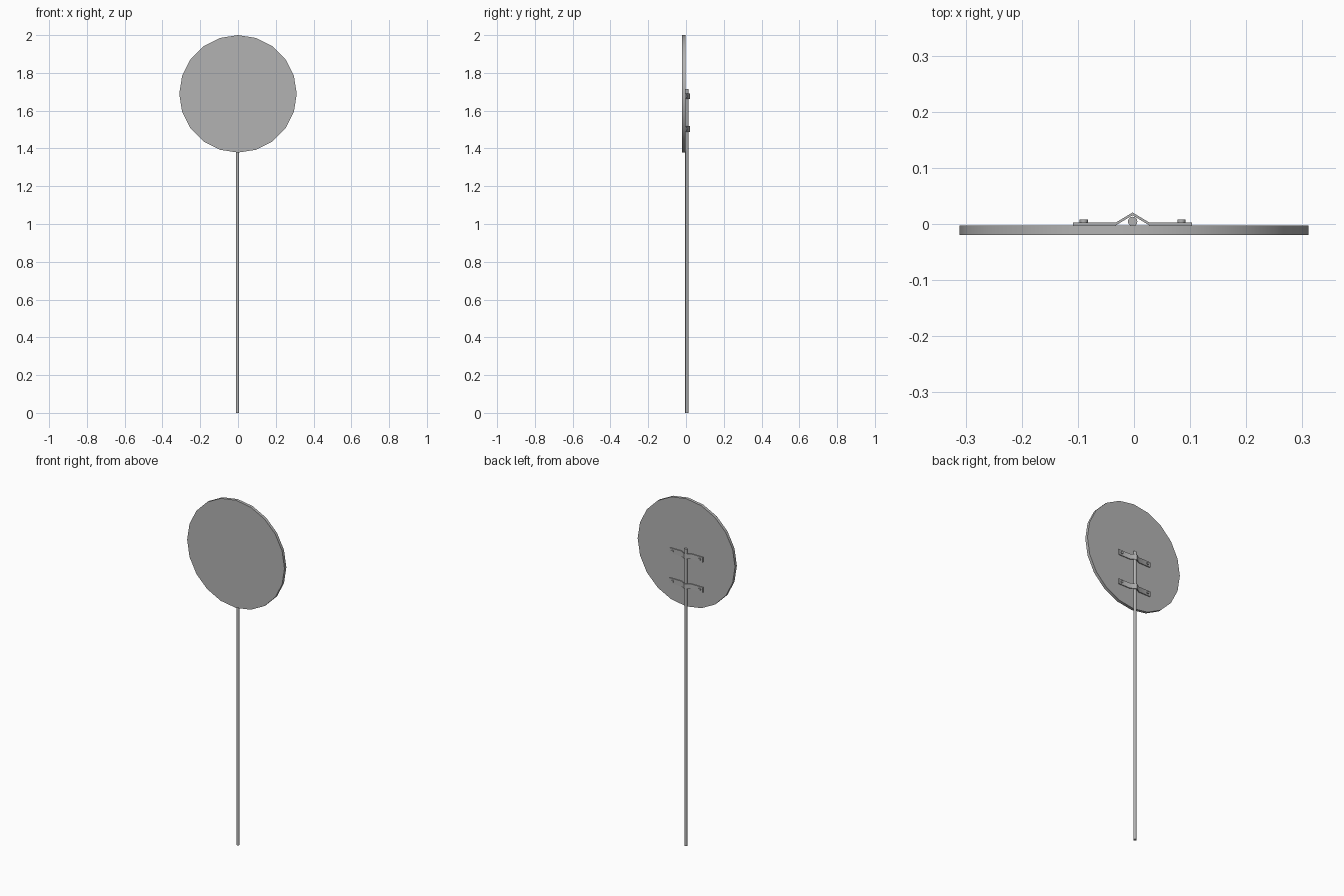
import bpy, bmesh
from math import radians
from mathutils import Matrix

if "Cube" in bpy.data.objects:
    bpy.data.objects.remove(bpy.data.objects["Cube"])

CX = -0.0025  # post and brackets sit slightly off the disc centre

grey = bpy.data.materials.new("dark_grey")
grey.diffuse_color = (0.45, 0.45, 0.45, 1)
grey.use_nodes = True
grey.node_tree.nodes["Principled BSDF"].inputs["Base Color"].default_value = grey.diffuse_color


def new_object(name, bm):
    bmesh.ops.recalc_face_normals(bm, faces=bm.faces)
    mesh = bpy.data.meshes.new(name)
    bm.to_mesh(mesh)
    bm.free()
    mesh.materials.append(grey)
    obj = bpy.data.objects.new(name, mesh)
    bpy.context.collection.objects.link(obj)
    return obj


def smooth(obj, angle):
    bpy.ops.object.select_all(action='DESELECT')
    obj.select_set(True)
    bpy.context.view_layer.objects.active = obj
    bpy.ops.object.shade_smooth_by_angle(angle=radians(angle))


def cylinder(name, sides, radius, depth, centre, facing_y=False):
    bm = bmesh.new()
    mat = Matrix.Translation(centre)
    if facing_y:
        mat = mat @ Matrix.Rotation(radians(90), 4, 'X')
    bmesh.ops.create_cone(bm, cap_ends=True, segments=sides, radius1=radius,
                          radius2=radius, depth=depth, matrix=mat)
    obj = new_object(name, bm)
    smooth(obj, 50)
    return obj


def bracket(name, z, height):
    # bent strap: one quad cross-section per bend, bridged along x
    path = [(-0.106, 0.0), (-0.030, 0.0), (0.0, 0.018), (0.030, 0.0), (0.106, 0.0)]
    thick, base = 0.005, -0.0025
    bm = bmesh.new()
    rings = [[bm.verts.new((x + CX, base + y + dy, z + dz * height / 2))
              for dy, dz in ((0, -1), (thick, -1), (thick, 1), (0, 1))]
             for x, y in path]
    for a, b in zip(rings, rings[1:]):
        for k in range(4):
            n = (k + 1) % 4
            bm.faces.new((a[k], a[n], b[n], b[k]))
    bm.faces.new(rings[0])
    bm.faces.new(rings[-1])
    obj = new_object(name, bm)
    smooth(obj, 40)
    return obj


# Round sign plate
cylinder("sign_disc", 20, 0.311, 0.017, (0, -0.0115, 1.689), True)

# Post
cylinder("post", 12, 0.0085, 1.715, (CX, 0.0045, 1.715 / 2))

# Clamping straps with bolt heads
for label, z in (("upper", 1.677), ("lower", 1.503)):
    bracket(label + "_bracket", z, 0.03)
    for side, sx in (("left", -1), ("right", 1)):
        cylinder(f"{label}_{side}_bolt", 8, 0.0072, 0.008,
                 (CX + sx * 0.087, 0.004, z), True)
